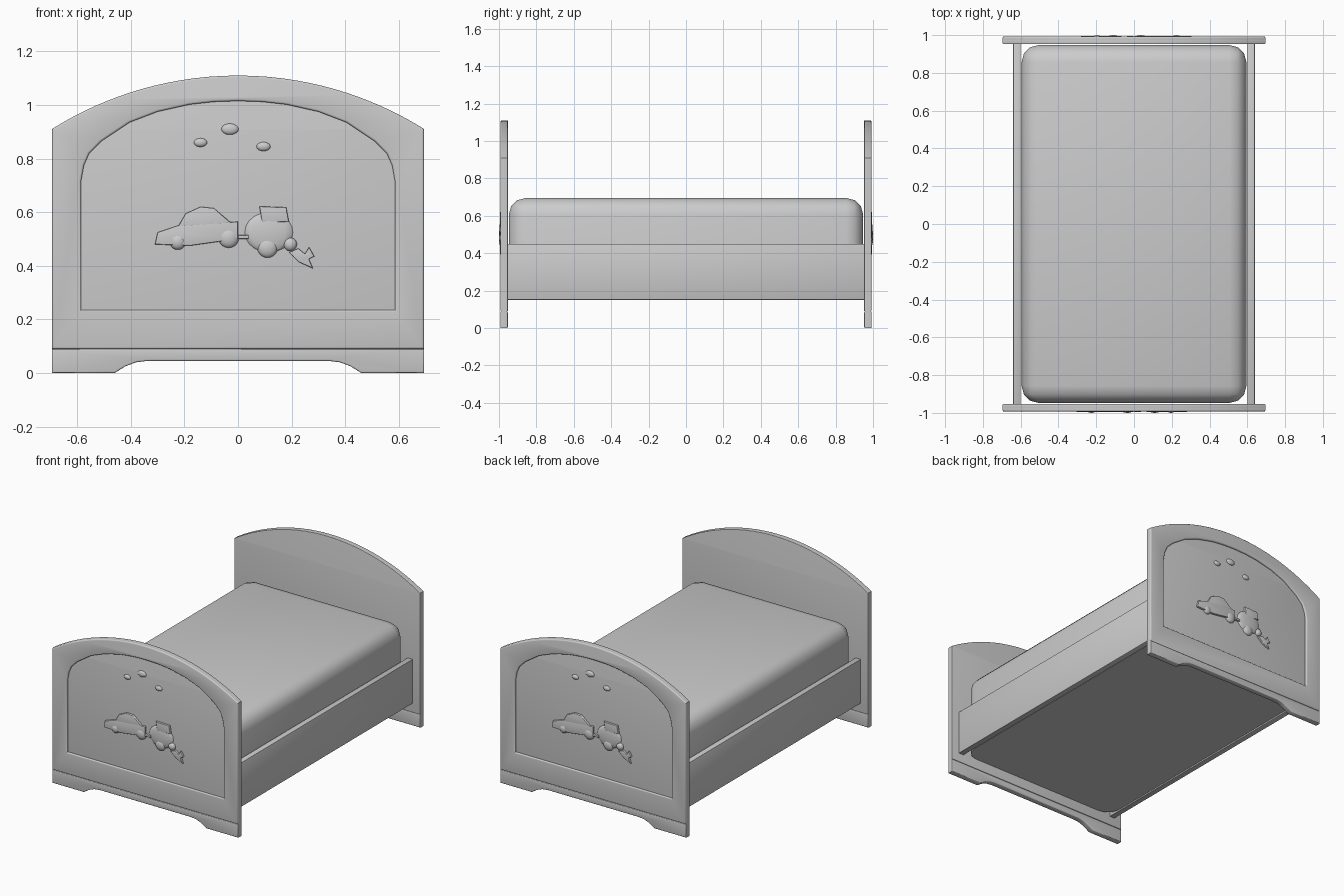
import bpy, bmesh, math
from mathutils import Matrix

if "Cube" in bpy.data.objects:
    bpy.data.objects.remove(bpy.data.objects["Cube"])

grey = bpy.data.materials.new("light grey")
grey.use_nodes = True
grey.diffuse_color = (0.6, 0.6, 0.6, 1)
grey.node_tree.nodes["Principled BSDF"].inputs["Base Color"].default_value = (0.6, 0.6, 0.6, 1)


def finish(name, mesh, matrix=None):
    mesh.materials.clear()
    mesh.materials.append(grey)
    ob = bpy.data.objects.new(name, mesh)
    bpy.context.collection.objects.link(ob)
    if matrix:
        ob.matrix_world = matrix
    bpy.ops.object.select_all(action='DESELECT')
    ob.select_set(True)
    bpy.context.view_layer.objects.active = ob
    bpy.ops.object.shade_smooth_by_angle(angle=math.radians(40))
    return ob


def plate(name, loops, near, far, turn, bevel=0.0):
    """Filled x-z outline (extra loops are holes) between two depths."""
    cu = bpy.data.curves.new(name, 'CURVE')
    cu.dimensions, cu.fill_mode = '2D', 'BOTH'
    cu.extrude = (far - near) / 2 - bevel
    cu.bevel_depth, cu.offset, cu.bevel_resolution = bevel, -bevel, 2
    for pts in loops:
        sp = cu.splines.new('POLY')
        sp.points.add(len(pts) - 1)
        for p, (x, z) in zip(sp.points, pts):
            p.co = (x, z, 0, 1)
        sp.use_cyclic_u = True
    temp = bpy.data.objects.new("temp", cu)
    bpy.context.collection.objects.link(temp)
    bpy.context.view_layer.update()
    mesh = bpy.data.meshes.new_from_object(temp.evaluated_get(bpy.context.evaluated_depsgraph_get()))
    bpy.data.objects.remove(temp)
    bm = bmesh.new()
    bm.from_mesh(mesh)
    bmesh.ops.remove_doubles(bm, verts=bm.verts, dist=0.0001)
    bmesh.ops.recalc_face_normals(bm, faces=bm.faces)
    bm.to_mesh(mesh)
    bm.free()
    place = turn @ Matrix.Translation((0, -(near + far) / 2, 0)) @ Matrix.Rotation(math.pi / 2, 4, 'X')
    return finish(name, mesh, place)


def mirrored(half):
    """Close a right-hand half outline by mirroring it in x."""
    return half + [(-x, z) for x, z in reversed(half) if x > 0]


def dome(name, x, z, rx, rz, turn, depth=0.019):
    bm = bmesh.new()
    bmesh.ops.create_uvsphere(bm, u_segments=16, v_segments=10, radius=1)
    mesh = bpy.data.meshes.new(name)
    bm.to_mesh(mesh)
    bm.free()
    mesh.transform(Matrix.Diagonal((rx, depth, rz, 1)))
    finish(name, mesh, turn @ Matrix.Translation((x, -0.981, z)))


def box(name, x, y, z, size, edit=None):
    bm = bmesh.new()
    bmesh.ops.create_cube(bm, size=1)
    bmesh.ops.scale(bm, vec=size, verts=bm.verts)
    bmesh.ops.translate(bm, vec=(x, y, z), verts=bm.verts)
    edit(bm)
    mesh = bpy.data.meshes.new(name)
    bm.to_mesh(mesh)
    bm.free()
    return finish(name, mesh)


# Outlines of the end boards
radius = 1.307
arch = [(0.695 * math.cos(t * math.pi / 40), 0) for t in range(21)]
arch = [(x, 1.11 - radius + math.sqrt(radius ** 2 - x * x)) for x, _ in arch]
arch[-1] = (0, 1.11)
outer = mirrored([(0.695, 0.09)] + arch)
inner = mirrored([(0.585, 0.235), (0.585, 0.72), (0.575, 0.775), (0.555, 0.82), (0.51, 0.865),
                  (0.405, 0.935), (0.3, 0.975), (0.18, 1.002), (0.09, 1.012), (0, 1.015)])
foot = mirrored([(0.34, 0.045), (0.38, 0.04), (0.42, 0.025), (0.46, 0), (0.695, 0), (0.695, 0.09)])

# Carved relief outlines
car = [(-0.31, 0.48), (-0.3, 0.525), (-0.225, 0.55), (0, 0.565), (0, 0.5), (-0.18, 0.475)]
cabin = [(-0.225, 0.545), (-0.195, 0.595), (-0.14, 0.62), (-0.09, 0.615), (-0.025, 0.56)]
tractor_roof = [(0.08, 0.622), (0.18, 0.618), (0.19, 0.565), (0.09, 0.56)]
hitch = [(0, 0.515), (0.04, 0.515), (0.04, 0.5), (0, 0.5)]
plough = [(0.19, 0.45), (0.225, 0.465), (0.25, 0.445), (0.265, 0.47), (0.285, 0.435),
          (0.265, 0.425), (0.28, 0.39), (0.225, 0.415)]

for end, angle in (("foot", 0), ("head", math.pi)):
    turn = Matrix.Rotation(angle, 4, 'Z')
    plate(end + "_board_panel", [outer], 0.953, 0.980, turn, 0.002)
    plate(end + "_board_frame", [outer, inner], 0.970, 0.993, turn, 0.008)
    plate(end + "_board_base", [foot], 0.953, 0.993, turn, 0.006)
    for part, outline in (("car_body", car), ("car_cabin", cabin), ("tractor_roof", tractor_roof),
                          ("hitch", hitch), ("plough", plough)):
        plate(end + "_" + part, [outline], 0.975, 0.994, turn, 0.004)
    for x, z, r in ((-0.225, 0.49, 0.03), (-0.035, 0.505, 0.038), (0.11, 0.468, 0.038), (0.195, 0.48, 0.025)):
        dome(end + "_wheel", x, z, r, r, turn)
    dome(end + "_tractor_body", 0.115, 0.525, 0.09, 0.075, turn, 0.016)
    for x, z, r in ((-0.14, 0.86, 0.025), (-0.03, 0.91, 0.032), (0.095, 0.845, 0.026)):
        dome(end + "_bird", x, z, r, r * 0.65, turn, 0.012)


# Side rails
def soften(bm):
    bmesh.ops.bevel(bm, geom=bm.edges[:], offset=0.005, segments=2, affect='EDGES', profile=0.5)


for side, s in (("left", 1), ("right", -1)):
    box(side + "_rail", s * 0.62, 0, 0.3, (0.04, 1.91, 0.3), soften)


# Mattress with rounded corners and top edge
def cushion(bm):
    def pick(e):
        zs = [v.co.z for v in e.verts]
        return max(zs) > 0.5
    bmesh.ops.bevel(bm, geom=[e for e in bm.edges if pick(e)], offset=0.09, segments=3,
                    affect='EDGES', profile=0.5)


box("mattress", 0, 0, 0.425, (1.19, 1.895, 0.54), cushion)
